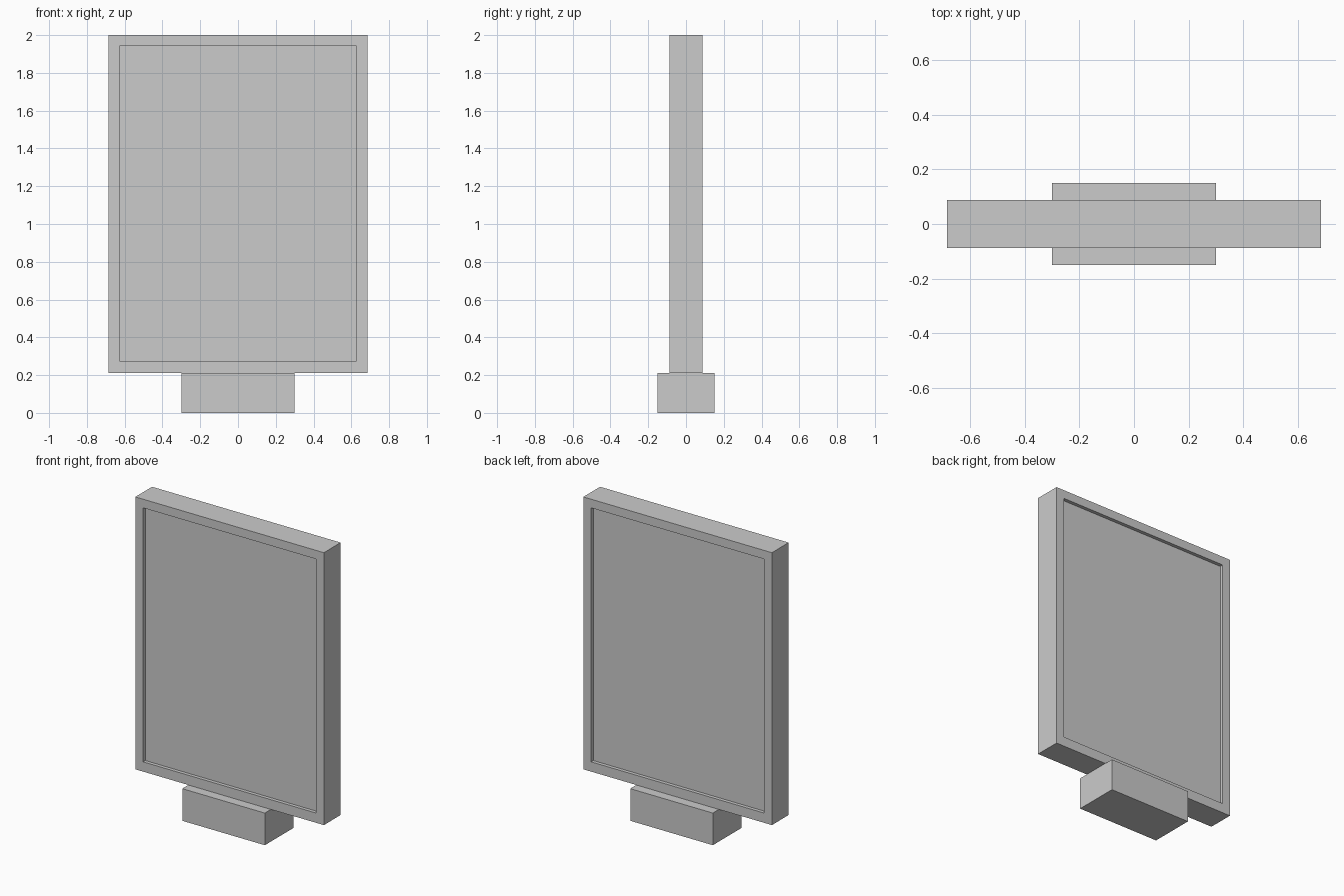
import bpy, bmesh
from mathutils import Matrix, Vector

if "Cube" in bpy.data.objects:
    bpy.data.objects.remove(bpy.data.objects["Cube"])


def box_mesh(lo, hi):
    """bmesh box between two corners"""
    lo, hi = Vector(lo), Vector(hi)
    bm = bmesh.new()
    bmesh.ops.create_cube(bm, size=1)
    bm.transform(Matrix.Translation((lo + hi) / 2) @ Matrix.Diagonal((*(hi - lo), 1)))
    return bm


def add_object(name, bm):
    mesh = bpy.data.meshes.new(name)
    bmesh.ops.recalc_face_normals(bm, faces=bm.faces[:])
    bm.to_mesh(mesh)
    bm.free()
    obj = bpy.data.objects.new(name, mesh)
    bpy.context.collection.objects.link(obj)


BORDER, BOTTOM_BORDER, DEPTH = 0.057, 0.064, 0.023

# Display panel with a recessed poster area on front and back
panel = box_mesh((-0.685, -0.087, 0.211), (0.685, 0.087, 2.0))
panel.normal_update()
for face in [f for f in panel.faces if abs(f.normal.y) > 0.9]:
    side = 1 if face.normal.y > 0 else -1
    bmesh.ops.inset_individual(panel, faces=[face], thickness=BORDER, use_even_offset=True)
    for v in face.verts:
        if v.co.z < 1:
            v.co.z += BOTTOM_BORDER - BORDER
    walls = bmesh.ops.extrude_discrete_faces(panel, faces=[face])
    for v in walls["faces"][0].verts:
        v.co.y -= side * DEPTH
add_object("display_panel", panel)

# Base block
add_object("base", box_mesh((-0.3, -0.15, 0), (0.3, 0.15, 0.211)))
